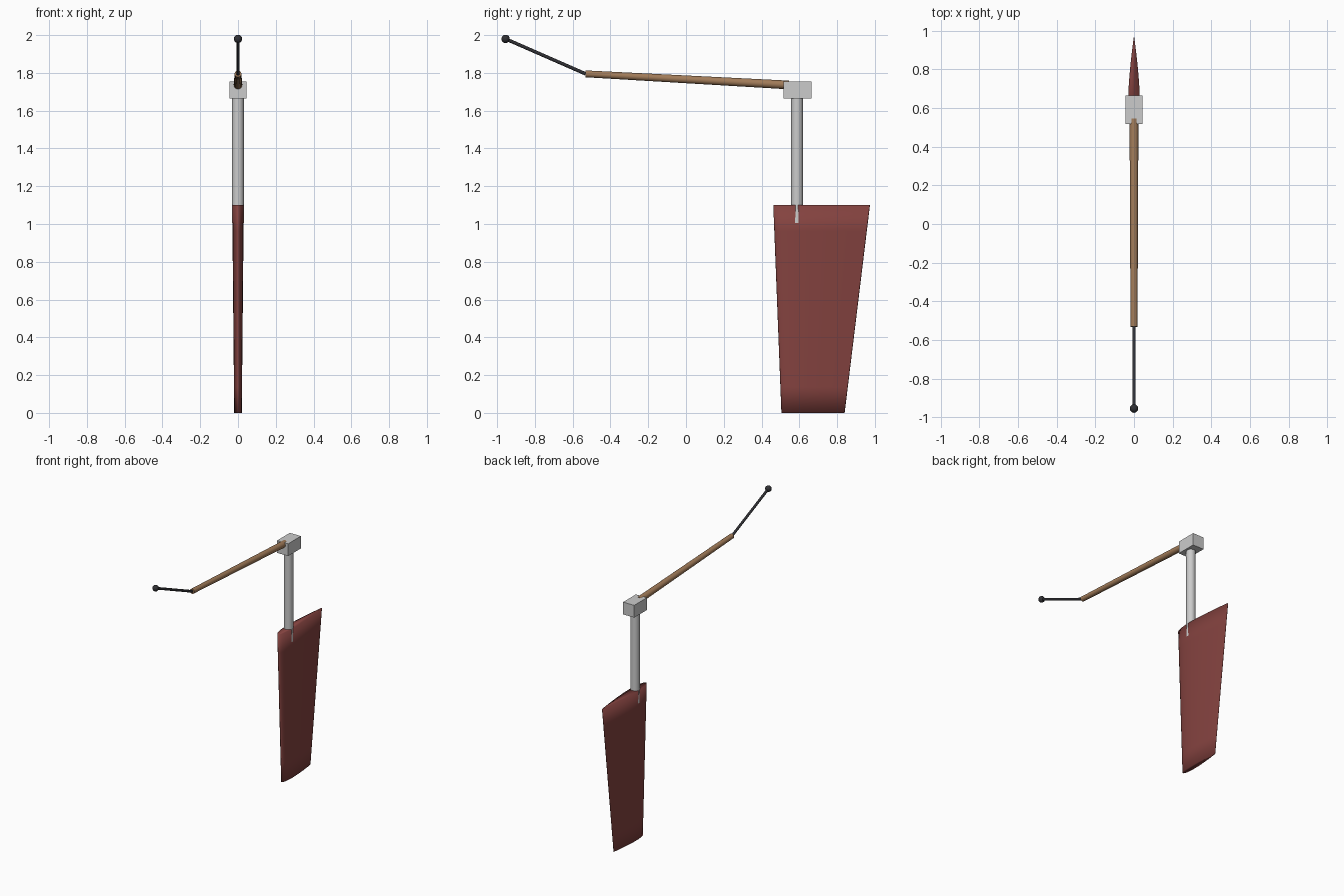
import bpy, bmesh, math
from mathutils import Vector

if "Cube" in bpy.data.objects:
    bpy.data.objects.remove(bpy.data.objects["Cube"])


def colour(obj, name, rgb):
    mat = bpy.data.materials.get(name) or bpy.data.materials.new(name)
    mat.diffuse_color = (*rgb, 1)
    mat.use_nodes = True
    mat.node_tree.nodes["Principled BSDF"].inputs["Base Color"].default_value = mat.diffuse_color
    obj.data.materials.append(mat)


def rod(name, a, b, r1, r2, sides=24):
    """Tapered round bar from point a to point b."""
    a, b = Vector(a), Vector(b)
    bpy.ops.mesh.primitive_cone_add(vertices=sides, radius1=r1, radius2=r2,
                                    depth=(b - a).length, location=(a + b) / 2)
    obj = bpy.context.object
    obj.name = name
    obj.rotation_euler = (b - a).to_track_quat('Z', 'Y').to_euler()
    bpy.ops.object.shade_smooth_by_angle(angle=math.radians(40))
    return obj


def half_thickness(t):
    """Symmetric 12 percent foil, closed trailing edge."""
    return 0.6 * (0.2969 * math.sqrt(t) - 0.126 * t - 0.3516 * t**2
                  + 0.2843 * t**3 - 0.1036 * t**4)


# Blade: tapered foil lofted through several levels
N, LEVELS, HEIGHT = 20, 8, 1.10
bm = bmesh.new()
rings = []
for k in range(LEVELS + 1):
    f = k / LEVELS
    lead = 0.505 + (0.462 - 0.505) * f
    chord = 0.84 + (0.974 - 0.84) * f - lead
    ring = []
    for i in range(2 * N):
        ang = math.pi * i / N
        t = (1 - math.cos(ang)) / 2
        side = 1 if i <= N else -1
        ring.append(bm.verts.new((side * half_thickness(t) * chord,
                                  lead + t * chord, HEIGHT * f)))
    rings.append(ring)
for lo, hi in zip(rings, rings[1:]):
    for i in range(2 * N):
        j = (i + 1) % (2 * N)
        bm.faces.new((lo[i], lo[j], hi[j], hi[i]))
bm.faces.new(rings[0])
bm.faces.new(rings[-1])
bmesh.ops.recalc_face_normals(bm, faces=bm.faces)
for face in bm.faces:
    face.smooth = True
mesh = bpy.data.meshes.new("rudder_blade")
bm.to_mesh(mesh)
bm.free()
blade = bpy.data.objects.new("rudder_blade", mesh)
bpy.context.collection.objects.link(blade)
colour(blade, "blade_red", (0.23, 0.055, 0.05))

# Stock and head
rod("rudder_stock", (0, 0.588, 1.005), (0, 0.588, 1.70), 0.031, 0.031)
bpy.ops.mesh.primitive_cube_add(size=1, location=(0, 0.591, 1.71))
head = bpy.context.object
head.name = "rudder_head"
head.scale = (0.09, 0.148, 0.09)

# Tiller and its extension with a ball grip
joint, grip = (0, -0.532, 1.795), (0, -0.955, 1.98)
tiller = rod("tiller", (0, 0.545, 1.736), joint, 0.023, 0.018)
colour(tiller, "tiller_wood", (0.36, 0.20, 0.10))
extension = rod("tiller_extension", joint, grip, 0.009, 0.009, 16)
colour(extension, "dark_grip", (0.03, 0.03, 0.035))
bpy.ops.mesh.primitive_uv_sphere_add(segments=20, ring_count=12, radius=0.022, location=grip)
ball = bpy.context.object
ball.name = "extension_ball"
bpy.ops.object.shade_smooth()
colour(ball, "dark_grip", (0.03, 0.03, 0.035))
